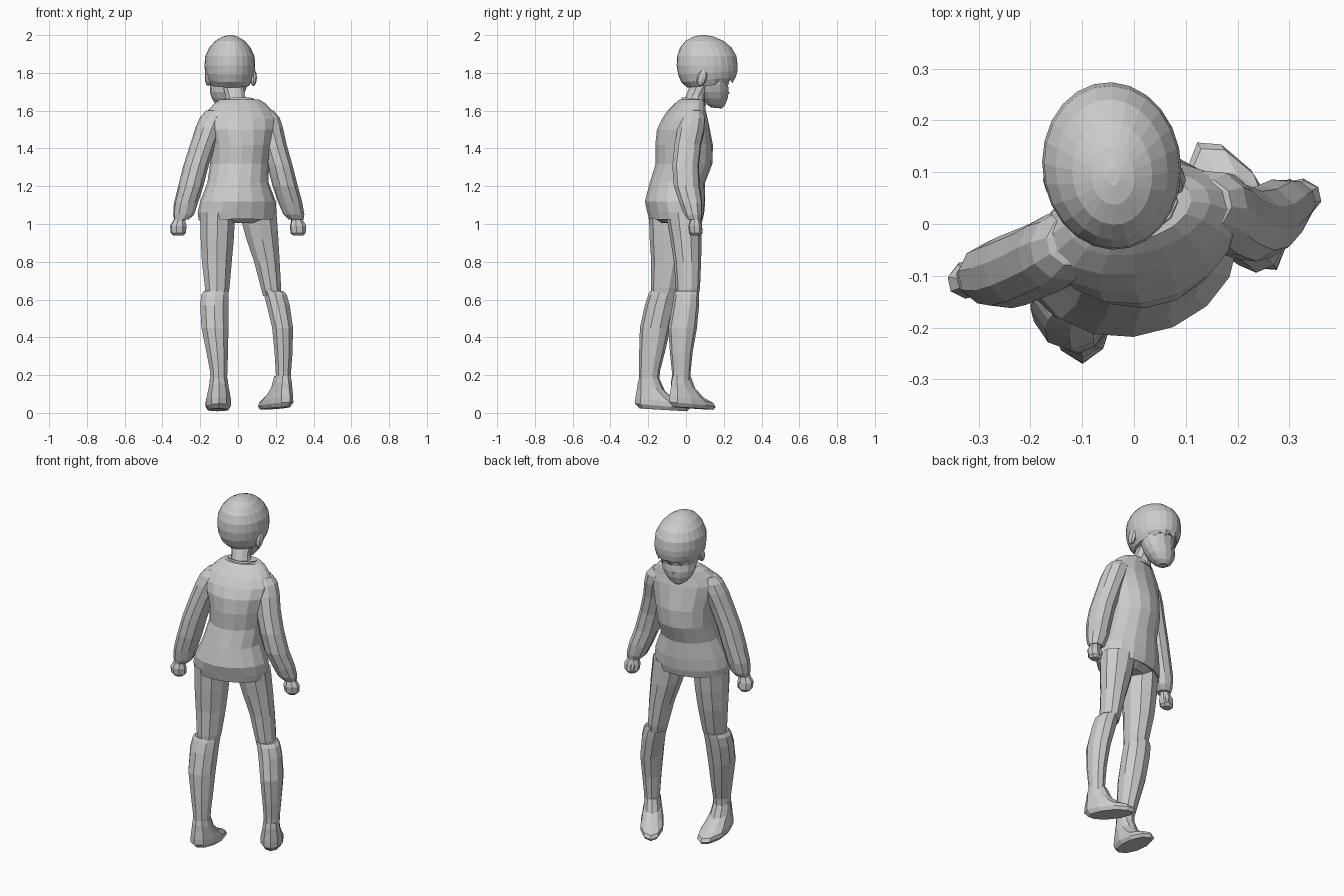
import bpy, bmesh
from math import sin, cos, pi, radians
from mathutils import Vector, Matrix


def loft(name, rings, n=10, yaw=0.0, jag=0.0):
    """Skin elliptical rings (z, cx, cy, rx, ry[, slope along local y]).
    jag lifts every other vertex of the first ring on the +y half."""
    bm = bmesh.new()
    a = radians(yaw)
    loops = []
    for k, r in enumerate(rings):
        z, cx, cy, rx, ry = r[:5]
        slope = r[5] if len(r) > 5 else 0
        loop = []
        for i in range(n):
            t = 2 * pi * (i + 0.5) / n
            x, y = rx * cos(t), ry * sin(t)
            lift = jag * (i % 2) if k == 0 and sin(t) > .2 else 0
            loop.append(bm.verts.new((cx + x * cos(a) - y * sin(a),
                                      cy + x * sin(a) + y * cos(a), z + slope * y + lift)))
        loops.append(loop)
    for lo, hi in zip(loops, loops[1:]):
        for i in range(n):
            j = (i + 1) % n
            bm.faces.new((lo[i], lo[j], hi[j], hi[i]))
    bm.faces.new(loops[0])
    bm.faces.new(loops[-1])
    bmesh.ops.recalc_face_normals(bm, faces=bm.faces)
    return finish(name, bm)


def finish(name, bm):
    me = bpy.data.meshes.new(name)
    bm.to_mesh(me)
    bm.free()
    ob = bpy.data.objects.new(name, me)
    bpy.context.collection.objects.link(ob)
    return ob


def blob(name, loc, size, rot=(0, 0, 0), seg=8):
    """Low-poly ellipsoid."""
    bm = bmesh.new()
    bmesh.ops.create_uvsphere(bm, u_segments=seg, v_segments=6, radius=1)
    ob = finish(name, bm)
    ob.location, ob.scale = loc, size
    ob.rotation_euler = [radians(v) for v in rot]
    return ob


def spike(name, base, tip, r):
    """Small four-sided cone from base to tip."""
    b, t = Vector(base), Vector(tip)
    bm = bmesh.new()
    m = Matrix.Translation((b + t) / 2) @ (t - b).to_track_quat('Z', 'Y').to_matrix().to_4x4()
    bmesh.ops.create_cone(bm, cap_ends=True, segments=4, radius1=r, radius2=0,
                          depth=(t - b).length, matrix=m)
    return finish(name, bm)


# Head: rounded cranium with a ragged fringe over the face
loft("cranium", [
    (1.735, -.044, .128, .104, .122, .10), (1.765, -.043, .12, .120, .145, .10),
    (1.80, -.043, .115, .131, .157, .06), (1.84, -.043, .112, .134, .162),
    (1.89, -.043, .110, .130, .157), (1.935, -.043, .105, .108, .136),
    (1.97, -.042, .098, .077, .10), (1.991, -.041, .093, .042, .056),
    (2.0, -.04, .09, .012, .016)], n=24, yaw=6, jag=.022)
# Face tapering to the chin
loft("face", [
    (1.615, -.066, .160, .026, .030, -.1), (1.632, -.065, .158, .052, .050, -.05),
    (1.665, -.061, .152, .078, .070), (1.70, -.056, .145, .094, .082),
    (1.735, -.050, .140, .100, .084), (1.78, -.045, .14, .10, .10)], n=14, yaw=12)
spike("nose", (-.072, .205, 1.702), (-.076, .235, 1.69), .013)
for side, x, y in (("left", -.158, .085), ("right", .082, .085)):
    blob(f"ear_{side}", (x, y, 1.775), (.018, .026, .046), (-18, 0, 0))
loft("neck", [(1.63, -.005, .04, .062, .058), (1.68, -.015, .050, .054, .05),
              (1.76, -.03, .09, .060, .058)])

# Loose shirt, turned at the shoulders
loft("shirt", [
    (1.04, -.005, -.055, .180, .125, -.06), (1.02, -.005, -.055, .206, .138, -.04),
    (1.06, -.005, -.055, .212, .148, -.04), (1.12, 0, -.058, .202, .158),
    (1.22, 0, -.045, .163, .146), (1.32, .008, -.010, .156, .150),
    (1.42, .015, -.010, .164, .152), (1.50, .015, -.014, .185, .138),
    (1.555, .013, -.006, .196, .118), (1.60, .011, .004, .174, .096),
    (1.637, .010, .020, .140, .076), (1.660, .008, .030, .105, .060)], n=16, yaw=14)
loft("collar", [(1.635, .003, .038, .092, .066, -.1), (1.662, .003, .038, .082, .058, -.15),
                (1.657, 0, .04, .066, .05, -.15)], n=12, yaw=14)
loft("hips", [(1.005, 0, -.05, .11, .075), (1.03, 0, -.05, .185, .11),
              (1.10, 0, -.055, .19, .13)], n=12, yaw=12)

# Arms: centre lines differ, sleeve girths are shared
heights = (1.025, 1.05, 1.11, 1.20, 1.31, 1.42, 1.51, 1.565, 1.60, 1.61)
girths = ((.040, .036), (.056, .048), (.064, .061), (.067, .070), (.067, .072),
          (.068, .072), (.072, .074), (.072, .068), (.062, .052), (.025, .025))
centres = {
    "left": [(-.298, -.105), (-.288, -.100), (-.276, -.097), (-.250, -.094), (-.222, -.085),
             (-.186, -.070), (-.153, -.054), (-.130, -.042), (-.108, -.030), (-.095, -.022)],
    "right": [(.308, .045), (.296, .038), (.278, .026), (.250, .004), (.222, -.002),
              (.190, .010), (.166, .028), (.148, .036), (.128, .036), (.112, .034)]}
for side, pts in centres.items():
    loft(f"sleeve_{side}", [(z, *c, *g) for z, c, g in zip(heights, pts, girths)], yaw=12)

# Fists with thumbs
for side, x, y, s in (("left", -.312, -.108, -1), ("right", .314, .048, 1)):
    loft(f"hand_{side}", [
        (.938, x + .004 * s, y + .006, .026, .024), (.952, x + .004 * s, y + .004, .041, .036),
        (.99, x + .004 * s, y, .045, .036), (1.015, x, y, .034, .028),
        (1.04, x - .008 * s, y, .030, .026)], n=8, yaw=12)
    blob(f"thumb_{side}", (x - .014 * s, y + .024, .978), (.013, .014, .030), (15, 0, 0), 6)

# Trousers, lower legs with a stepped knee edge, and feet
legs = {
    "left": dict(
        thigh=[(.62, -.112, -.118, .062, .066), (.66, -.110, -.112, .068, .074),
               (.80, -.112, -.094, .083, .090), (.92, -.110, -.088, .092, .104),
               (1.06, -.107, -.083, .097, .114)],
        shin=[(.165, -.102, -.195, .046, .054), (.22, -.102, -.193, .048, .055),
              (.32, -.110, -.180, .060, .068), (.45, -.122, -.163, .075, .081),
              (.57, -.125, -.137, .079, .081), (.625, -.122, -.122, .076, .077),
              (.645, -.117, -.115, .068, .074)],
        ankle=(-.102, -.195), head=2, wide=1.12, base=.012),
    "right": dict(
        thigh=[(.62, .180, .008, .050, .058), (.66, .175, .010, .056, .064),
               (.80, .153, .008, .071, .072), (.92, .129, .000, .089, .083),
               (1.06, .105, -.012, .104, .096)],
        shin=[(.165, .240, -.025, .040, .048), (.22, .240, -.025, .043, .050),
              (.32, .241, -.025, .050, .060), (.45, .236, -.018, .058, .076),
              (.57, .213, -.002, .064, .071), (.625, .198, .003, .063, .067),
              (.645, .187, .006, .057, .064)],
        ankle=(.236, -.025), head=32, wide=1.02, base=.02)}
for side, leg in legs.items():
    loft(f"thigh_{side}", leg["thigh"])
    loft(f"shin_{side}", leg["shin"])
    a = radians(leg["head"])
    # height, shift towards the toes, half width, half length, slope
    foot = [(.004, .075, .050, .125, -.06), (.024, .070, .062, .145, -.09),
            (.050, .064, .062, .137, -.15), (.085, .040, .055, .104, -.32),
            (.125, .012, .048, .072, -.30), (.175, 0, .043, .052, 0)]
    loft(f"foot_{side}", [
        (leg["base"] + z, leg["ankle"][0] - sin(a) * d, leg["ankle"][1] + cos(a) * d,
         w * leg["wide"], l, s) for z, d, w, l, s in foot], yaw=leg["head"])
